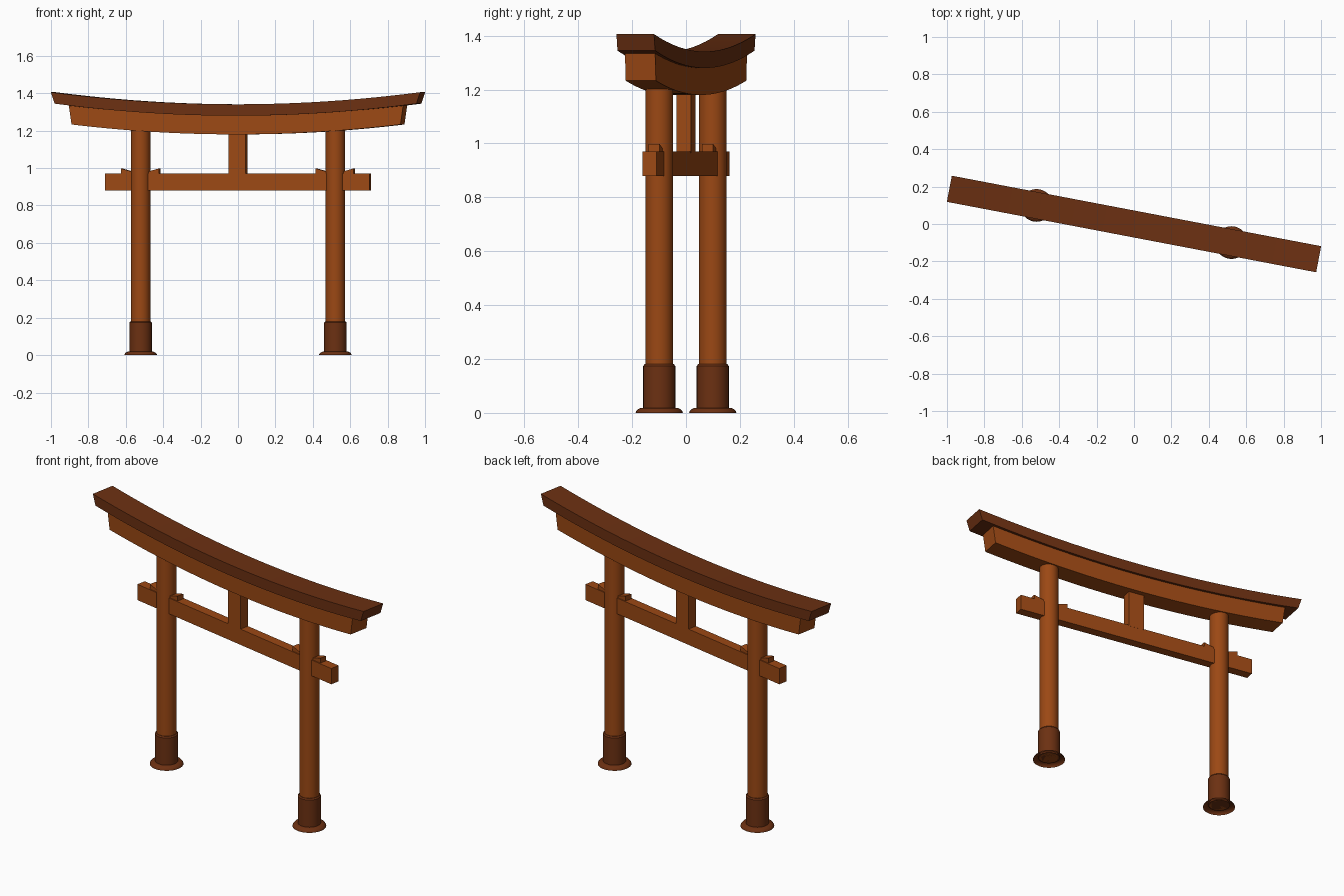
import bpy, bmesh, math
from mathutils import Matrix

if "Cube" in bpy.data.objects:
    bpy.data.objects.remove(bpy.data.objects["Cube"])

TURN = Matrix.Rotation(math.radians(-10.8), 4, 'Z')   # whole gate is turned


def material(name, rgb):
    m = bpy.data.materials.new(name)
    m.diffuse_color = (*rgb, 1)
    m.use_nodes = True
    m.node_tree.nodes["Principled BSDF"].inputs["Base Color"].default_value = m.diffuse_color
    return m


WOOD = material("orange_wood", (0.33, 0.065, 0.007))
DARK = material("dark_wood", (0.15, 0.03, 0.006))


def finish(name, bm, mat, smooth=True):
    bmesh.ops.recalc_face_normals(bm, faces=bm.faces)
    bm.transform(TURN)
    me = bpy.data.meshes.new(name)
    bm.to_mesh(me)
    bm.free()
    me.materials.append(mat)
    ob = bpy.data.objects.new(name, me)
    bpy.context.collection.objects.link(ob)
    if smooth:
        bpy.ops.object.select_all(action='DESELECT')
        ob.select_set(True)
        bpy.context.view_layer.objects.active = ob
        bpy.ops.object.shade_smooth_by_angle(angle=math.radians(30))
    return ob


def sweep(bm, rings, cap_start=True, cap_end=True):
    """Skin a list of equally sized closed rings."""
    vs = [[bm.verts.new(p) for p in r] for r in rings]
    n = len(vs[0])
    for a, b in zip(vs, vs[1:]):
        for i in range(n):
            j = (i + 1) % n
            bm.faces.new((a[i], a[j], b[j], b[i]))
    if cap_start:
        bm.faces.new(vs[0])
    if cap_end:
        bm.faces.new(vs[-1])


def curved_beam(name, length, inset, half_w, z0, z1, mat, n=24):
    """Beam bending up to its ends, with ends leaning outwards."""
    rings = []
    for i in range(n + 1):
        t = 2 * i / n - 1
        xt, xb = t * length, t * (length - inset)
        zt, zb = z1 + 0.064 * xt * xt, z0 + 0.064 * xt * xt
        rings.append([(xb, -half_w, zb), (xb, half_w, zb),
                      (xt, half_w, zt), (xt, -half_w, zt)])
    bm = bmesh.new()
    sweep(bm, rings)
    finish(name, bm, mat)


def lathe(name, x, profile, mat, caps=(True, True), n=32):
    bm = bmesh.new()
    sweep(bm, [[(x + r * math.cos(2 * math.pi * k / n),
                 r * math.sin(2 * math.pi * k / n), z) for k in range(n)]
               for r, z in profile], *caps)
    finish(name, bm, mat)


def box(name, hx, hy, z0, z1, mat):
    bm = bmesh.new()
    sweep(bm, [[(-hx, -hy, z), (hx, -hy, z), (hx, hy, z), (-hx, hy, z)]
               for z in (z0, z1)])
    finish(name, bm, mat, False)


# Top roof beam and the beam beneath it
curved_beam("roof_beam", 1.005, 0.02, 0.071, 1.28, 1.341, DARK)
curved_beam("upper_beam", 0.91, 0.015, 0.057, 1.18, 1.281, WOOD)

# Straight tie beam and centre strut
box("tie_beam", 0.72, 0.0265, 0.88, 0.97, WOOD)
box("centre_strut", 0.046, 0.027, 0.965, 1.185, WOOD)

for side, x in (("left", -0.53), ("right", 0.53)):
    # Round post with sleeve and flared foot
    lathe(side + "_post", x, [(0.0515, 0.012), (0.0515, 1.21)], WOOD)
    lathe(side + "_sleeve", x, [(0.0595, 0.012), (0.0595, 0.174), (0.054, 0.181)], DARK)
    lathe(side + "_foot", x, [(0.0875, 0), (0.0865, 0.005), (0.08, 0.013), (0.067, 0.019), (0.05, 0.019)],
          DARK, (False, False))
    # Wedges on both sides of the post, rising outwards
    for label, d in (("outer", math.copysign(1, x)), ("inner", -math.copysign(1, x))):
        xa, xb = x + d * 0.03, x + d * 0.103
        bm = bmesh.new()
        sweep(bm, [[(xa, y, 0.96), (xb, y, 0.96), (xb, y, 0.998), (xa, y, 0.977)]
                   for y in (-0.021, 0.021)])
        finish(f"{side}_{label}_wedge", bm, WOOD, False)
